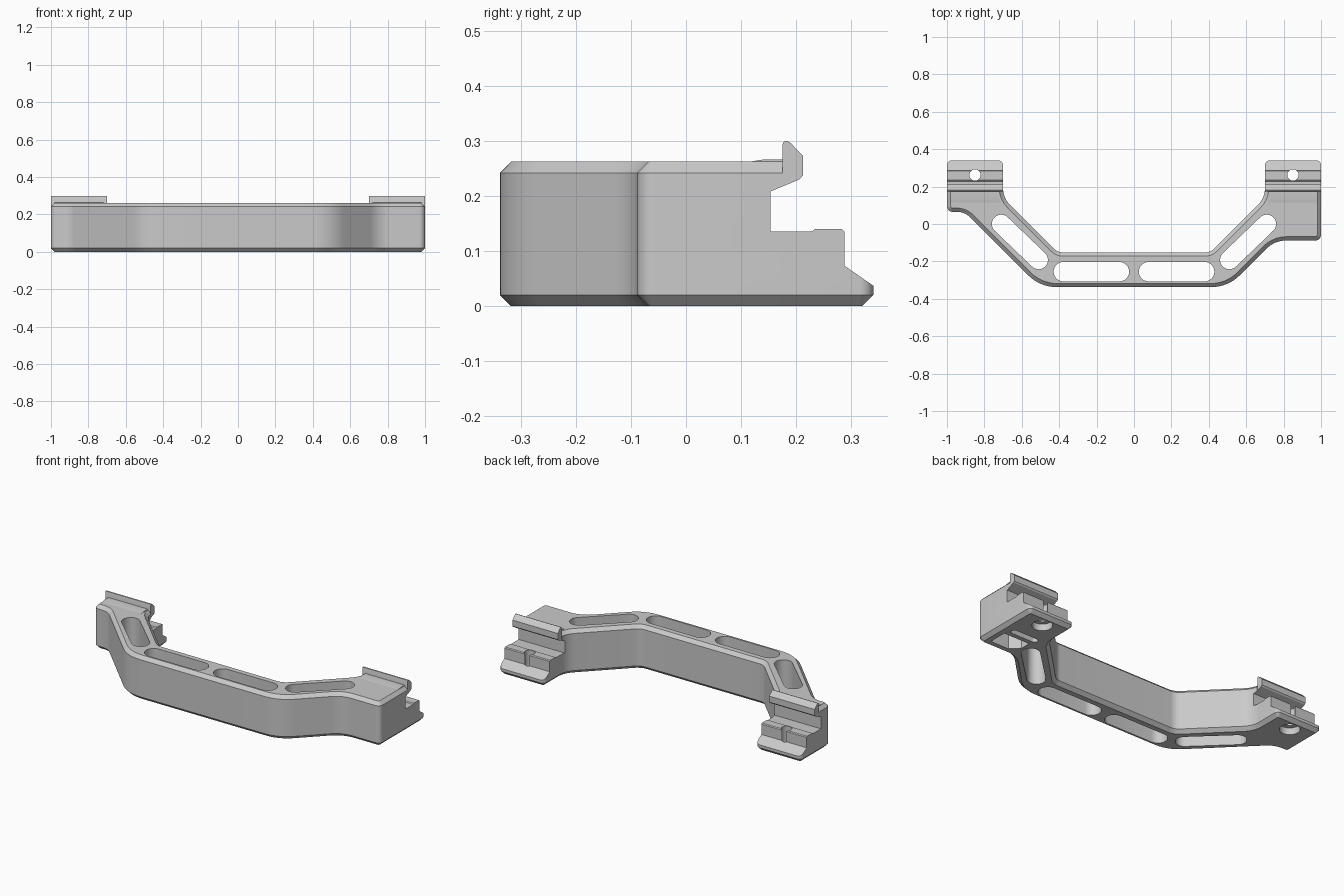
import bpy, bmesh, math
from mathutils import Vector

cube = bpy.data.objects.get("Cube")
if cube:
    bpy.data.objects.remove(cube, do_unlink=True)

grey = bpy.data.materials.new("plain grey")
grey.use_nodes = True
GREY = (0.59, 0.59, 0.59, 1)
grey.diffuse_color = GREY
grey.node_tree.nodes["Principled BSDF"].inputs["Base Color"].default_value = GREY

HEIGHT, CHAMFER = 0.262, 0.02


def loft(name, loops):
    """Solid through a stack of equal-length closed loops, capped at both ends."""
    bm = bmesh.new()
    rings = [[bm.verts.new(p) for p in loop] for loop in loops]
    n = len(rings[0])
    for low, high in zip(rings, rings[1:]):
        for i in range(n):
            j = (i + 1) % n
            bm.faces.new((low[i], low[j], high[j], high[i]))
    bm.faces.new(rings[0][::-1])
    bm.faces.new(rings[-1])
    bm.normal_update()
    if bm.calc_volume(signed=True) < 0:
        bmesh.ops.reverse_faces(bm, faces=bm.faces)
    mesh = bpy.data.meshes.new(name)
    bm.to_mesh(mesh)
    bm.free()
    mesh.materials.append(grey)
    obj = bpy.data.objects.new(name, mesh)
    bpy.context.collection.objects.link(obj)
    return obj


def upright(name, pts, z0, z1):
    return loft(name, [[(p[0], p[1], z) for p in pts] for z in (z0, z1)])


def sideways(name, profile, x0, x1):
    return loft(name, [[(x, y, z) for y, z in profile] for x in (x0, x1)])


def rounded(corners, steps=8):
    """Polygon with each (x, y, radius) corner replaced by an arc."""
    pts = []
    for i, (x, y, r) in enumerate(corners):
        p = Vector((x, y, 0))
        a = (Vector((*corners[i - 1][:2], 0)) - p).normalized()
        b = (Vector((*corners[(i + 1) % len(corners)][:2], 0)) - p).normalized()
        half = a.angle(b) / 2
        centre = p + (a + b).normalized() * r / math.sin(half)
        start = (p + a * r / math.tan(half) - centre).normalized()
        end = (p + b * r / math.tan(half) - centre).normalized()
        pts += [centre + start.slerp(end, k / steps) * r for k in range(steps + 1)]
    return pts


def inset(pts, d):
    """Counter-clockwise polygon moved inwards by d."""
    out = []
    for i, p in enumerate(pts):
        e1 = (p - pts[i - 1]).normalized()
        e2 = (pts[(i + 1) % len(pts)] - p).normalized()
        n1, n2 = Vector((-e1.y, e1.x, 0)), Vector((-e2.y, e2.x, 0))
        out.append(p + (n1 + n2) * d / (1 + n1.dot(n2)))
    return out


def capsule(p, q, r, steps=12):
    angle = math.atan2(q[1] - p[1], q[0] - p[0]) + math.pi / 2
    pts = []
    for c, first in ((p, angle), (q, angle + math.pi)):
        for k in range(steps + 1):
            t = first + math.pi * k / steps
            pts.append((c[0] + r * math.cos(t), c[1] + r * math.sin(t)))
    return pts


def circle(x, y, r, n=32):
    return [(x + r * math.cos(math.tau * k / n), y + r * math.sin(math.tau * k / n))
            for k in range(n)]


def cut(obj, cutter):
    mod = obj.modifiers.new("cut", 'BOOLEAN')
    mod.operation, mod.solver, mod.object = 'DIFFERENCE', 'EXACT', cutter
    bpy.context.view_layer.objects.active = obj
    bpy.ops.object.modifier_apply(modifier=mod.name)
    bpy.data.objects.remove(cutter, do_unlink=True)


# Body: bent arm outline with chamfered top and bottom rims
outline = rounded([
    (-1, 0.34, 0.025), (-1, 0.065, 0.03), (-0.905, 0.065, 0.1), (-0.502, -0.338, 0.22),
    (0.502, -0.338, 0.22), (0.752, -0.088, 0.15), (1, -0.088, 0.03), (1, 0.34, 0.025),
    (0.7, 0.34, 0.025), (0.7, 0.14, 0.12), (0.408, -0.152, 0.07),
    (-0.408, -0.152, 0.07), (-0.7, 0.14, 0.12), (-0.7, 0.34, 0.025)])
rim = inset(outline, CHAMFER)
body = loft("bent_arm", [
    [(p.x, p.y, z) for p in loop]
    for loop, z in ((rim, 0), (outline, CHAMFER), (outline, HEIGHT - CHAMFER), (rim, HEIGHT))])

# Clamp shapes as (y, z) profiles
clamp_void = [(0.175, 0.217), (0.153, 0.208), (0.153, 0.135), (0.228, 0.135), (0.234, 0.14),
              (0.283, 0.14), (0.288, 0.135), (0.288, 0.073), (0.34, 0.037), (0.5, 0.037),
              (0.5, 0.4), (0.175, 0.4)]
hook = [(0.175, 0.217), (0.206, 0.23), (0.212, 0.237), (0.212, 0.273), (0.19, 0.296),
        (0.183, 0.3), (0.177, 0.298), (0.175, 0.293)]
ramp = [(0.115, 0.25), (0.178, 0.25), (0.178, 0.266), (0.14, 0.266), (0.115, HEIGHT)]

parts = [body]
for side, label in ((1, "left"), (-1, "right")):
    # Lightening slots through the arm
    cut(body, upright("slot", capsule((side * 0.078, -0.255), (side * 0.378, -0.255), 0.052), -0.1, 0.5))
    cut(body, upright("slot", capsule((side * 0.71, 0), (side * 0.51, -0.192), 0.05), -0.1, 0.5))
    # Clamp channel, bolt hole and counterbore
    cut(body, sideways("channel", clamp_void, side * 0.6, side * 1.1))
    cut(body, upright("bolt_hole", circle(side * 0.85, 0.262, 0.03), -0.1, 0.5))
    cut(body, upright("counterbore", circle(side * 0.85, 0.262, 0.055), -0.1, 0.04))
    # Upper clamp lip and the shallow ramp leading to it
    parts.append(sideways(label + "_clamp_hook", hook, side * 0.7, side))
    parts.append(sideways(label + "_clamp_ramp", ramp, side * 0.72, side * 0.98))

# Underside pockets in the wider left block
pocket = [(0.83, -0.04), (0.95, -0.04), (0.95, 0.07), (0.78, 0.07), (0.78, 0.01)]
cut(body, upright("pocket", pocket, -0.1, 0.18))
cut(body, upright("pocket_slot", capsule((0.78, 0.115), (0.92, 0.115), 0.018), -0.1, 0.1))

for obj in parts:
    bpy.ops.object.select_all(action='DESELECT')
    obj.select_set(True)
    bpy.context.view_layer.objects.active = obj
    bpy.ops.object.shade_smooth_by_angle(angle=math.radians(25))
